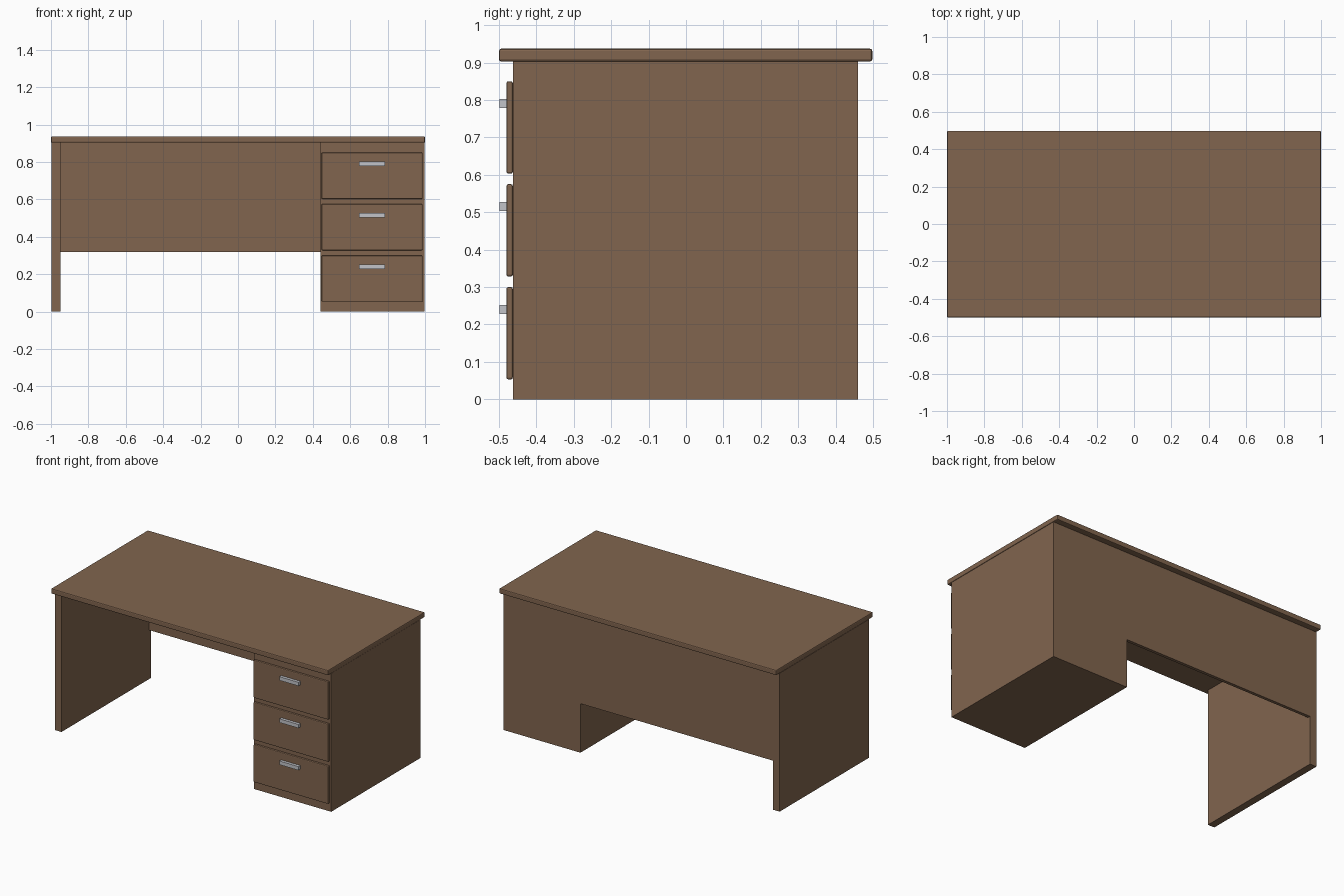
import bpy

cube = bpy.data.objects.get("Cube")
if cube:
    bpy.data.objects.remove(cube, do_unlink=True)


def material(name, rgb):
    m = bpy.data.materials.new(name)
    m.use_nodes = True
    m.diffuse_color = (*rgb, 1)
    bsdf = next(n for n in m.node_tree.nodes if n.type == 'BSDF_PRINCIPLED')
    bsdf.inputs["Base Color"].default_value = (*rgb, 1)
    return m


wood = material("brown wood", (0.22, 0.13, 0.077))
metal = material("silver metal", (0.54, 0.55, 0.58))


def box(name, x, y, z, mat, bevel=0):
    """Box from (low, high) ranges, with optional softened edges."""
    spans = (x, y, z)
    bpy.ops.mesh.primitive_cube_add(size=1, location=[(a + b) / 2 for a, b in spans])
    ob = bpy.context.object
    ob.name = name
    ob.scale = [b - a for a, b in spans]
    bpy.ops.object.transform_apply(location=False, rotation=False, scale=True)
    ob.data.materials.append(mat)
    if bevel:
        mod = ob.modifiers.new("soft edges", 'BEVEL')
        mod.width = bevel
        mod.segments = 2
    return ob


depth = (-0.463, 0.46)
body_top = 0.903

# Desk top and supports
box("desk_top", (-1, 1), (-0.5, 0.498), (body_top, 0.937), wood, 0.006)
box("side_panel", (-0.998, -0.95), depth, (0, body_top), wood)
box("drawer_cabinet", (0.44, 0.997), depth, (0, body_top), wood)
box("back_panel", (-0.95, 0.44), (0.44, 0.46), (0.32, body_top), wood)

# Drawer fronts with their handles
for label, base in (("lower", 0.053), ("middle", 0.328), ("upper", 0.603)):
    box(label + "_drawer_front", (0.447, 0.987), (-0.48, -0.463),
        (base, base + 0.247), wood, 0.005)
    box(label + "_drawer_handle", (0.648, 0.786), (-0.499, -0.479),
        (base + 0.175, base + 0.199), metal)
